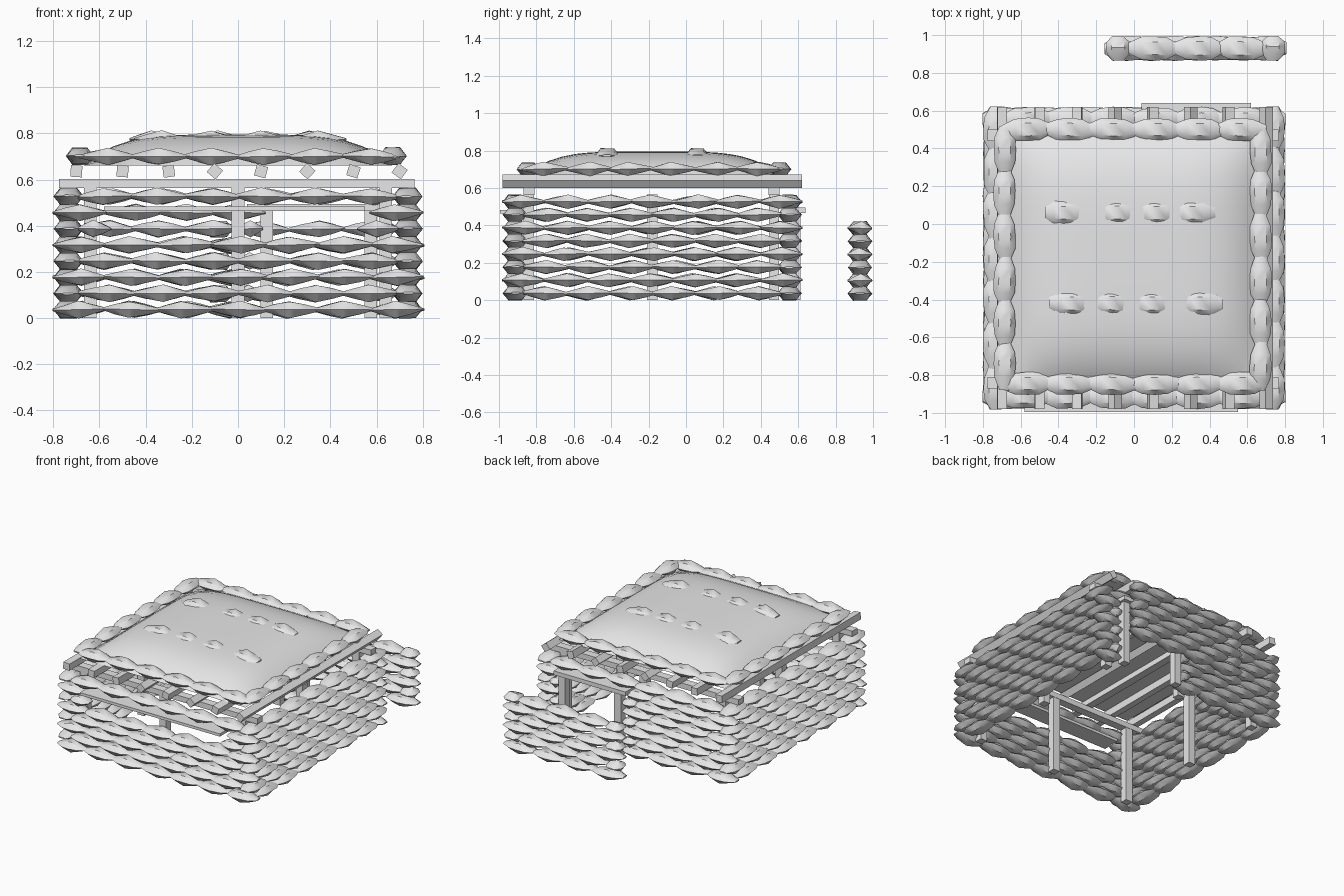
import bpy, bmesh, math, random
from mathutils import Matrix, Vector

if "Cube" in bpy.data.objects:
    bpy.data.objects.remove(bpy.data.objects["Cube"])

random.seed(4)
MAT = bpy.data.materials.new("plain_grey")
MAT.diffuse_color = (0.8, 0.8, 0.8, 1)
MAT.use_nodes = True
MAT.node_tree.nodes["Principled BSDF"].inputs["Base Color"].default_value = MAT.diffuse_color

PITCH = 1.6 / 7          # bag length along a wall
ROW = 0.07               # bag layer height
CY = -0.18               # shelter centre in y
HALF = 0.8               # shelter half width


def finish(name, bm, angle=None):
    bmesh.ops.recalc_face_normals(bm, faces=bm.faces)
    me = bpy.data.meshes.new(name)
    bm.to_mesh(me)
    bm.free()
    me.materials.append(MAT)
    ob = bpy.data.objects.new(name, me)
    bpy.context.collection.objects.link(ob)
    if angle:
        me.shade_smooth()
        me.set_sharp_from_angle(angle=math.radians(angle))
    return ob


def add_bag(bm, centre, length, along_y=False, depth=0.066, height=0.038):
    """Pillow with a six-sided section, thin at both tied ends."""
    r = random.uniform
    turn = Matrix.Rotation((math.pi / 2 if along_y else 0) + r(-.04, .04), 4, 'Z')
    m = Matrix.Translation(centre) @ turn @ Matrix.Rotation(r(-.03, .03), 4, 'Y')
    peak = r(-.15, .15)
    stations = ((-1, .45, .12), (-.5 + peak / 2, .93, .6), (peak, 1, 1),
                (.5 + peak / 2, .93, .6), (1, .45, .12))
    section = ((1, 0), (.55, 1), (-.55, 1), (-1, 0), (-.55, -1), (.55, -1))
    rings = []
    for t, w, h in stations:
        rings.append([bm.verts.new(m @ Vector((t * length / 2,
                                               a * w * depth * r(.92, 1.02),
                                               b * h * height * r(.88, 1.02))))
                      for a, b in section])
    for p, q in zip(rings, rings[1:]):
        for i in range(6):
            j = (i + 1) % 6
            bm.faces.new((p[i], p[j], q[j], q[i]))
    bm.faces.new(rings[0])
    bm.faces.new(rings[-1])


def pieces(a, b, gap):
    """Parts of the interval a..b left outside the gap."""
    if not gap or b <= gap[0] or a >= gap[1]:
        return [(a, b)]
    parts = [(a, gap[0]), (gap[1], b)]
    return [(s, e) for s, e in parts if e - s > 0.07]


def bag_wall(name, fixed, mid, along_y, parity, gap=None, gap_rows=()):
    bm = bmesh.new()
    for row in range(8):
        n = 7 if row % 2 == parity else 6
        for i in range(n):
            a = mid + (i - n / 2) * PITCH
            for s, e in pieces(a, a + PITCH, gap if row in gap_rows else None):
                c = (s + e) / 2
                z = ROW * (row + .5) + .002
                pos = (fixed, c, z) if along_y else (c, fixed, z)
                ends = n == 7 and i in (0, 6)
                add_bag(bm, pos, (e - s) * (1.02 if ends else 1.17), along_y)
    finish(name, bm, 40)


def box(bm, centre, size, roll=0):
    m = (Matrix.Translation(centre) @ Matrix.Rotation(roll, 4, 'Y')
         @ Matrix.Diagonal((*size, 1)))
    bmesh.ops.create_cube(bm, size=1, matrix=m)


# Sandbag walls: viewing slot in front, doorway at the back
edge = HALF - 0.066
bag_wall("front_wall", CY - edge, 0, False, 0, (-.56, .53), (5, 6))
bag_wall("back_wall", CY + edge, 0, False, 0, (.1, .6), range(7))
bag_wall("left_wall", -edge, CY, True, 1)
bag_wall("right_wall", edge, CY, True, 1)

# Detached screen behind the doorway
bm = bmesh.new()
for row in range(6):
    z = ROW * (row + .5)
    if row % 2:
        for x in (-.085, .735):
            add_bag(bm, (x, .93, z), .13, True)
        for i in range(3):
            add_bag(bm, (.1 + i * .235, .93, z), .26)
    else:
        for i in range(4):
            add_bag(bm, (-.03 + i * .2375, .93, z), .25)
finish("door_screen", bm, 40)

# Interior posts
bm = bmesh.new()
for x in (-.64, 0, .64):
    for y in (-.84, CY, .47):
        if (x, y) != (0, CY):
            box(bm, (x, y, .283), (.055, .055, .565))
finish("posts", bm)

# Cross beams on the posts
bm = bmesh.new()
for y in (-.84, .47):
    box(bm, (-.005, y, .583), (1.54, .06, .04))
finish("cross_beams", bm)

# Door frame and slot plank
bm = bmesh.new()
for x in (.125, .575):
    box(bm, (x, .585, .235), (.055, .055, .47))
box(bm, (.33, .585, .48), (.58, .11, .03))
finish("door_frame", bm)
bm = bmesh.new()
box(bm, (-.015, -.93, .473), (1.13, .13, .02))
finish("slot_plank", bm)

# Roof logs running front to back, each rolled a little differently
bm = bmesh.new()
for i in range(8):
    box(bm, (-.7 + i * .2, CY, .636), (.05, 1.6, .05), random.uniform(0, 1.5))
finish("roof_logs", bm)

# Earth mound on the roof
bm = bmesh.new()
bmesh.ops.create_grid(bm, x_segments=20, y_segments=20, size=1)
for v in bm.verts:
    u, w = v.co.x, v.co.y
    f = (1 - abs(u) ** 4.5) * (1 - abs(w) ** 4.5)
    v.co = (u * .67, CY + w * .69, .66 + .135 * f)
rim = [e for e in bm.edges if e.is_boundary]
bmesh.ops.holes_fill(bm, edges=rim, sides=0)
finish("roof_mound", bm, 40)

# Bags around the roof edge
bm = bmesh.new()
for i in range(6):
    t = (i - 2.5) * .228
    for y in (-.845, .5):
        add_bag(bm, (t, y, .7), .26, False, .062)
    for x in (-.685, .67):
        add_bag(bm, (x, CY + t, .702), .26, True, .06)
finish("roof_edge_bags", bm, 40)

# Bags half sunk in the mound
bm = bmesh.new()
for y, xs in ((.06, (-.36, -.09, .12, .32)), (-.42, (-.34, -.12, .09, .36))):
    for x in xs:
        add_bag(bm, (x, y, .775), .22, False, .066)
finish("roof_top_bags", bm, 40)
